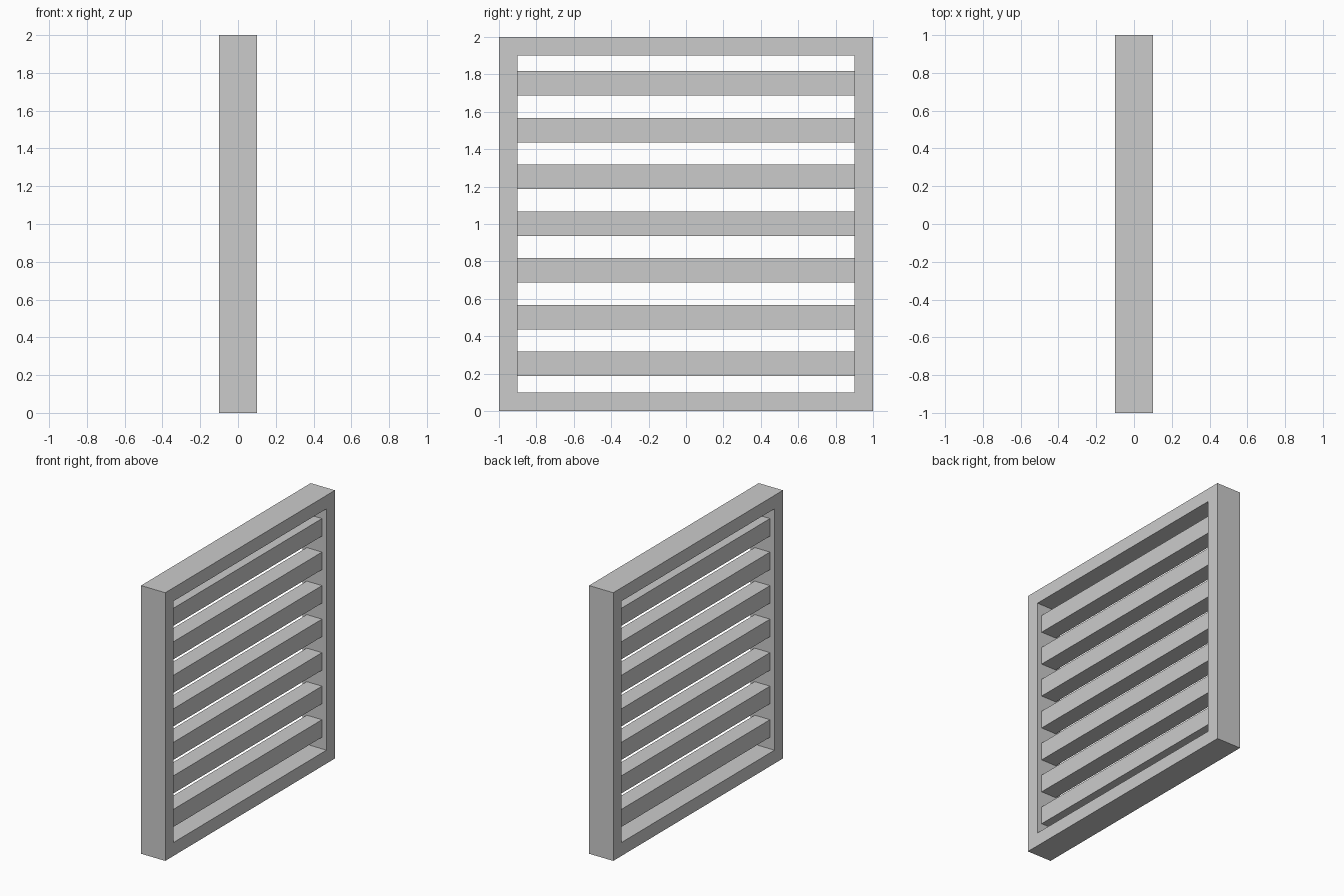
import bpy, bmesh

if "Cube" in bpy.data.objects:
    bpy.data.objects.remove(bpy.data.objects["Cube"])

HALF_DEPTH = 0.1
BORDER = 0.1


def make_object(name, bm):
    bmesh.ops.recalc_face_normals(bm, faces=bm.faces)
    mesh = bpy.data.meshes.new(name)
    bm.to_mesh(mesh)
    bm.free()
    obj = bpy.data.objects.new(name, mesh)
    bpy.context.collection.objects.link(obj)
    return obj


def rectangle(half_y, z0, z1):
    return [(-half_y, z0), (half_y, z0), (half_y, z1), (-half_y, z1)]


# Outer frame: one continuous square ring
bm = bmesh.new()
outlines = [rectangle(1, 0, 2), rectangle(1 - BORDER, BORDER, 2 - BORDER)]
rings = [[bm.verts.new((x, y, z)) for y, z in outline]
         for x, outline in ((-HALF_DEPTH, outlines[0]), (HALF_DEPTH, outlines[0]),
                            (HALF_DEPTH, outlines[1]), (-HALF_DEPTH, outlines[1]))]
for r in range(4):
    a, b = rings[r], rings[(r + 1) % 4]
    for i in range(4):
        j = (i + 1) % 4
        bm.faces.new((a[i], a[j], b[j], b[i]))
make_object("frame", bm)

# Seven evenly spaced horizontal slats, set back inside the frame
for i in range(7):
    bm = bmesh.new()
    bmesh.ops.create_cube(bm, size=1)
    bmesh.ops.scale(bm, vec=(0.126, 2 - 2 * BORDER, 0.131), verts=bm.verts)
    slat = make_object(f"slat_{i + 1}", bm)
    slat.location.z = 0.252 + 0.25 * i
